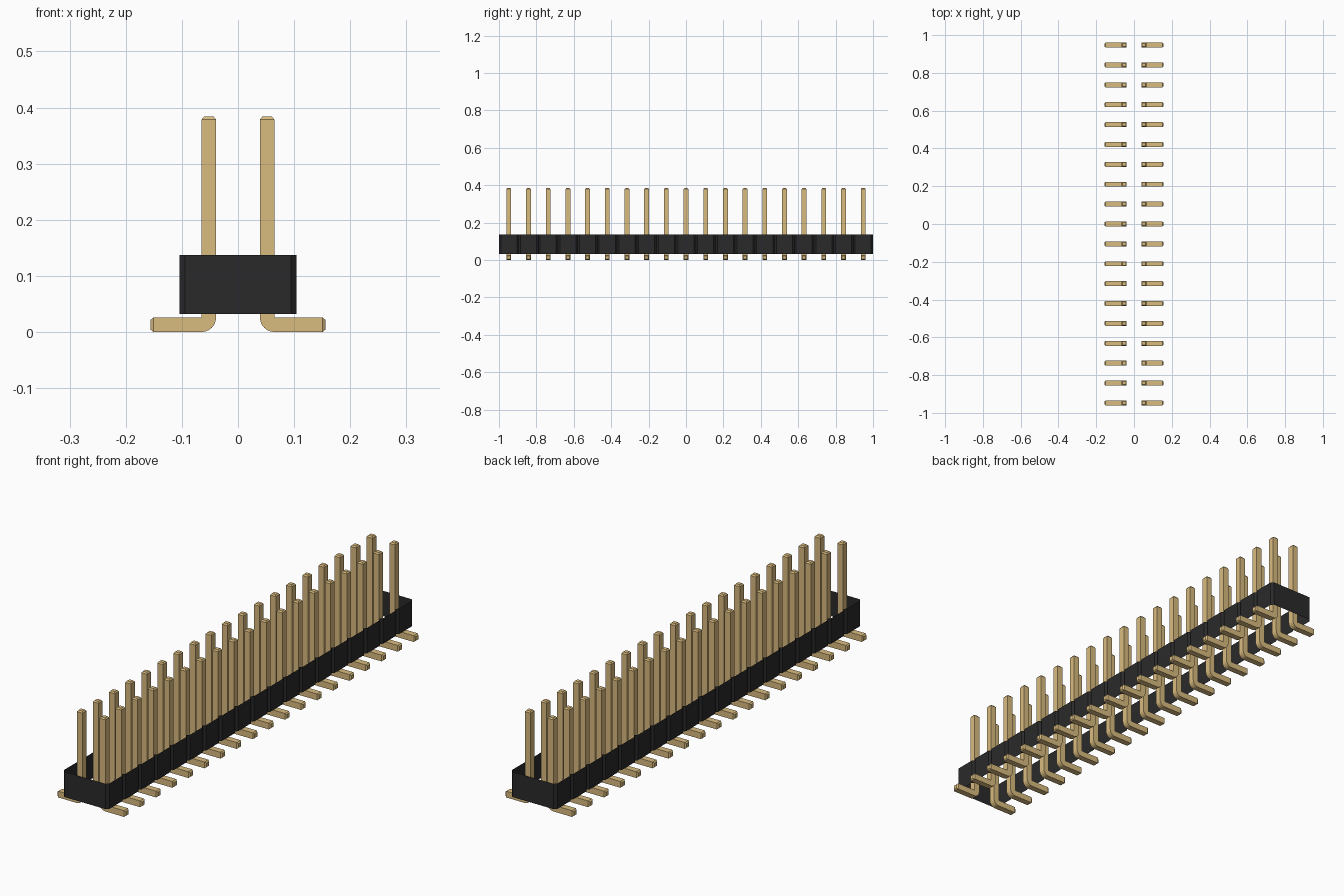
import bpy
import bmesh
from math import cos, sin, pi
from mathutils import Vector

if "Cube" in bpy.data.objects:
    bpy.data.objects.remove(bpy.data.objects["Cube"])

COUNT = 19
PITCH = 2 / COUNT
HALF_WIDTH, CHAMFER = 0.104, 0.0098
BODY_LOW, BODY_HIGH = 0.032, 0.137
PIN_X, PIN = 0.052, 0.026
PIN_TOP, FOOT_END = 0.384, 0.156
TIP, TIP_SCALE = 0.0055, 0.66


def material(name, colour):
    mat = bpy.data.materials.new(name)
    mat.use_nodes = True
    mat.diffuse_color = (*colour, 1)
    mat.node_tree.nodes["Principled BSDF"].inputs["Base Color"].default_value = (*colour, 1)
    return mat


def make_object(name, bm, mat):
    mesh = bpy.data.meshes.new(name)
    bm.to_mesh(mesh)
    bm.free()
    mesh.materials.append(mat)
    obj = bpy.data.objects.new(name, mesh)
    bpy.context.collection.objects.link(obj)
    return obj


black = material("black plastic", (0.023, 0.023, 0.024))
gold = material("gold metal", (0.70, 0.50, 0.213))

# Housing: open wall with a chamfered notch between neighbouring cells
side = []
for i in range(COUNT):
    start = -1 + i * PITCH
    if i == 0:
        side.append((HALF_WIDTH - CHAMFER, start))
    side.append((HALF_WIDTH, start + CHAMFER))
    side.append((HALF_WIDTH, start + PITCH - CHAMFER))
    side.append((HALF_WIDTH - CHAMFER, start + PITCH))
outline = side + [(-x, -y) for x, y in side]

bm = bmesh.new()
low = [bm.verts.new((x, y, BODY_LOW)) for x, y in outline]
high = [bm.verts.new((x, y, BODY_HIGH)) for x, y in outline]
for i in range(len(outline)):
    j = (i + 1) % len(outline)
    bm.faces.new((low[i], low[j], high[j], high[i]))
make_object("housing", bm, black)

# Pin: bent profile with a rounded outer elbow, extruded across its width
inner, outer = PIN_X - PIN / 2, PIN_X + PIN / 2
profile = [(outer, PIN_TOP - TIP), (inner, PIN_TOP - TIP)]
for i in range(7):
    a = pi + i * pi / 12
    profile.append((outer + PIN * cos(a), PIN + PIN * sin(a)))
profile += [(FOOT_END - TIP, 0), (FOOT_END - TIP, PIN), (outer, PIN)]

bm = bmesh.new()
first_y = -1 + PITCH / 2
face = bm.faces.new([bm.verts.new((x, first_y - PIN / 2, z)) for x, z in profile])
grown = bmesh.ops.extrude_face_region(bm, geom=[face])
verts = [v for v in grown["geom"] if isinstance(v, bmesh.types.BMVert)]
bmesh.ops.translate(bm, vec=(0, PIN, 0), verts=verts)
bmesh.ops.recalc_face_normals(bm, faces=bm.faces[:])

# Tapered tips on the shaft and the foot
for axis in (Vector((0, 0, 1)), Vector((1, 0, 0))):
    bm.normal_update()
    ends = [f for f in bm.faces if f.normal.dot(axis) > 0.99]
    end = max(ends, key=lambda f: f.calc_center_median().dot(axis))
    centre = end.calc_center_median()
    tip = bmesh.ops.extrude_discrete_faces(bm, faces=[end])["faces"][0]
    for v in tip.verts:
        v.co = centre + (v.co - centre) * TIP_SCALE + axis * TIP
bmesh.ops.recalc_face_normals(bm, faces=bm.faces[:])
pins = make_object("pins", bm, gold)

# Repeat along the housing and mirror to the other row
row = pins.modifiers.new("row", "ARRAY")
row.count = COUNT
row.use_relative_offset = False
row.use_constant_offset = True
row.constant_offset_displace = (0, PITCH, 0)
mirror = pins.modifiers.new("both rows", "MIRROR")
mirror.use_axis = (True, False, False)
mirror.use_mirror_merge = False
